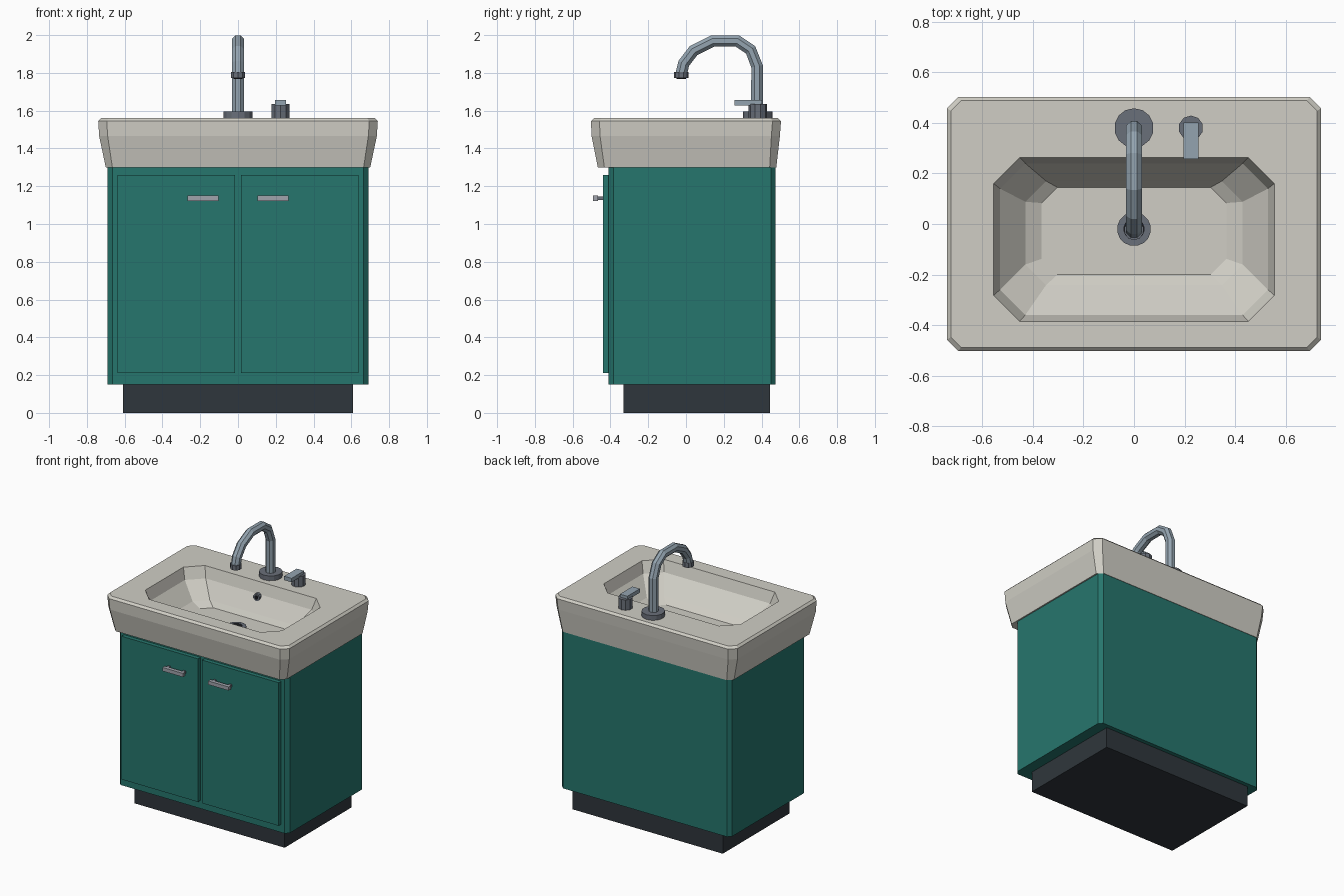
import bpy, bmesh, math
from mathutils import Vector

if "Cube" in bpy.data.objects:
    bpy.data.objects.remove(bpy.data.objects["Cube"])


def mat(name, r, g, b):
    def lin(c):
        c /= 255
        return c / 12.92 if c <= 0.04045 else ((c + 0.055) / 1.055) ** 2.4
    m = bpy.data.materials.new(name)
    m.diffuse_color = (lin(r), lin(g), lin(b), 1)
    m.use_nodes = True
    m.node_tree.nodes["Principled BSDF"].inputs["Base Color"].default_value = m.diffuse_color
    return m


TEAL = mat("teal paint", 38, 118, 109)
CERAMIC = mat("ceramic", 208, 206, 197)
STEEL = mat("light steel", 148, 164, 176)
DARK = mat("dark steel", 106, 112, 122)
HANDLE = mat("handle grey", 160, 163, 172)
PLINTH = mat("charcoal", 47, 54, 60)
BLACK = mat("black", 24, 25, 29)


def finish(name, bm, material):
    bmesh.ops.recalc_face_normals(bm, faces=bm.faces)
    me = bpy.data.meshes.new(name)
    bm.to_mesh(me)
    bm.free()
    me.materials.append(material)
    ob = bpy.data.objects.new(name, me)
    bpy.context.collection.objects.link(ob)
    return ob


def loft(name, rings, material):
    """Join rings of points into a closed solid with capped ends."""
    bm = bmesh.new()
    loops = [[bm.verts.new(p) for p in ring] for ring in rings]
    n = len(loops[0])
    for a, b in zip(loops, loops[1:]):
        for i in range(n):
            j = (i + 1) % n
            bm.faces.new((a[i], a[j], b[j], b[i]))
    bm.faces.new(loops[0][::-1])
    bm.faces.new(loops[-1])
    return finish(name, bm, material)


def cut_rect(hx, y0, y1, z, c):
    """Rectangle with cut corners, counter-clockwise."""
    return [(hx - c, y0, z), (hx, y0 + c, z), (hx, y1 - c, z), (hx - c, y1, z),
            (c - hx, y1, z), (-hx, y1 - c, z), (-hx, y0 + c, z), (c - hx, y0, z)]


def box(name, x0, x1, y0, y1, z0, z1, material):
    return loft(name, [[(x0, y0, z), (x1, y0, z), (x1, y1, z), (x0, y1, z)]
                       for z in (z0, z1)], material)


def tube(name, path, radius, sides, material):
    """Sweep a regular polygon along a path in the yz plane."""
    pts = [Vector((x, y, z)) for x, y, z in path]
    side = Vector((1, 0, 0))
    rings = []
    for i, p in enumerate(pts):
        d_in = (p - pts[i - 1]).normalized() if i else None
        d_out = (pts[i + 1] - p).normalized() if i < len(pts) - 1 else None
        tangent = ((d_in or d_out) + (d_out or d_in)).normalized()
        up = tangent.cross(side)
        rings.append([p + radius * (math.cos(a) * side + math.sin(a) * up)
                      for a in (2 * math.pi * (k + 0.5) / sides for k in range(sides))])
    return loft(name, rings, material)


# Cabinet body and recessed plinth
loft("cabinet", [cut_rect(0.69, -0.41, 0.475, z, 0.025) for z in (0.15, 1.305)], TEAL)
box("plinth", -0.61, 0.61, -0.33, 0.445, 0, 0.15, PLINTH)

# Doors with bar handles on two posts
for s, label in ((-1, "left"), (1, "right")):
    x0, x1 = sorted((s * 0.017, s * 0.638))
    box(label + "_door", x0, x1, -0.44, -0.41, 0.21, 1.26, TEAL)
    h0, h1 = sorted((s * 0.103, s * 0.268))
    box(label + "_handle", h0, h1, -0.492, -0.465, 1.123, 1.15, HANDLE)
    for k, hx in enumerate((h0 + 0.02, h1 - 0.02)):
        box(f"{label}_handle_post_{k + 1}", hx - 0.01, hx + 0.01,
            -0.465, -0.44, 1.127, 1.146, DARK)

# Basin: outer skirt up to the rim, then down into the bowl
loft("basin", [
    cut_rect(0.70, -0.467, 0.478, 1.30, 0.035),
    cut_rect(0.735, -0.50, 0.497, 1.465, 0.045),
    cut_rect(0.74, -0.503, 0.503, 1.545, 0.045),
    cut_rect(0.725, -0.488, 0.488, 1.56, 0.04),
    cut_rect(0.555, -0.385, 0.263, 1.56, 0.103),
    cut_rect(0.53, -0.36, 0.24, 1.48, 0.10),
    cut_rect(0.43, -0.242, 0.17, 1.37, 0.082),
    cut_rect(0.365, -0.20, 0.145, 1.335, 0.062),
], CERAMIC)

# Drain and overflow
tube("drain_ring", [(0, -0.02, 1.33), (0, -0.02, 1.345)], 0.067, 16, DARK)
tube("drain_hole", [(0, -0.02, 1.34), (0, -0.02, 1.348)], 0.042, 16, BLACK)
tube("overflow_ring", [(0, 0.25, 1.465), (0, 0.212, 1.465)], 0.026, 10, DARK)
tube("overflow_hole", [(0, 0.22, 1.465), (0, 0.209, 1.465)], 0.015, 10, BLACK)

# Faucet
tube("faucet_base", [(0, 0.38, 1.555), (0, 0.38, 1.595)], 0.078, 14, DARK)
tube("faucet_pipe", [(0, 0.376, 1.58), (0, 0.376, 1.835), (0, 0.342, 1.922),
                     (0, 0.272, 1.969), (0, 0.142, 1.969), (0, 0.04, 1.918),
                     (0, -0.012, 1.85), (0, -0.026, 1.79)], 0.0335, 8, STEEL)
tube("spout_collar", [(0, -0.025, 1.772), (0, -0.025, 1.806)], 0.039, 10, DARK)
tube("spout_opening", [(0, -0.025, 1.768), (0, -0.025, 1.774)], 0.026, 10, BLACK)

# Tap lever
tube("lever_knob", [(0.225, 0.38, 1.555), (0.225, 0.38, 1.636)], 0.049, 10, DARK)
box("lever", 0.195, 0.255, 0.257, 0.402, 1.628, 1.657, STEEL)
